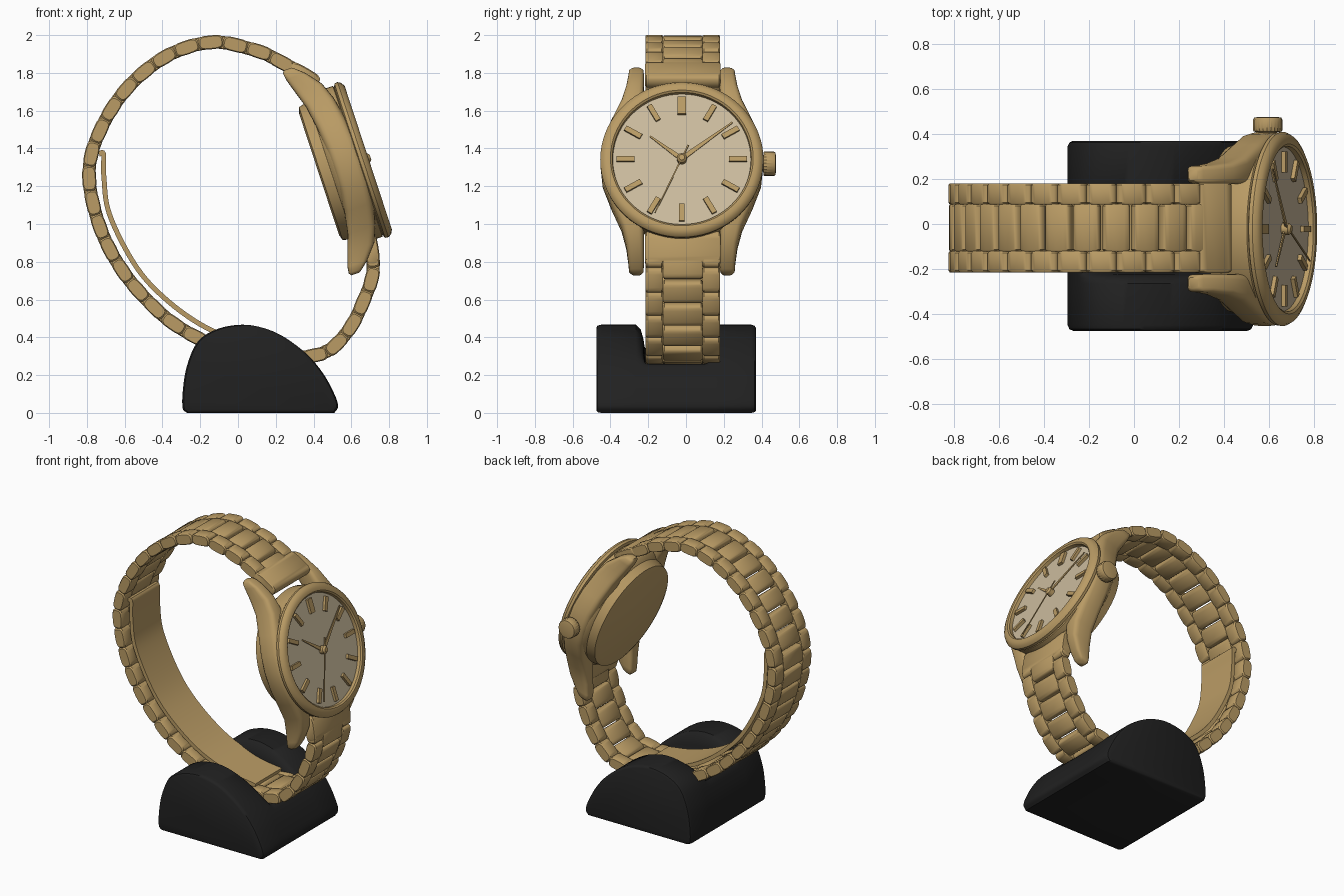
import bpy, bmesh, math
from mathutils import Vector, Matrix

cube = bpy.data.objects.get("Cube")
if cube:
    bpy.data.objects.remove(cube, do_unlink=True)


def material(name, rgb):
    m = bpy.data.materials.new(name)
    m.use_nodes = True
    m.diffuse_color = (*rgb, 1)
    m.node_tree.nodes["Principled BSDF"].inputs["Base Color"].default_value = (*rgb, 1)
    return m


GOLD = material("warm gold", (0.49, 0.33, 0.13))
CREAM = material("champagne dial", (0.60, 0.50, 0.34))
BLACK = material("matte black", (0.015, 0.015, 0.015))

YC = -0.017                       # centre of the strap across its width
TILT = math.radians(18.2)
V = Vector((-math.sin(TILT), 0, math.cos(TILT)))   # twelve o'clock direction
N = Vector((math.cos(TILT), 0, math.sin(TILT)))    # dial facing direction
FACE = Matrix.Translation((0.69, -0.022, 1.35)) @ Matrix(
    ((0, V.x, N.x), (1, 0, 0), (0, V.z, N.z))).to_4x4()


def loft(bm, rings, frame=Matrix()):
    """Skin a list of equal-length rings and cap both ends."""
    rows = [[bm.verts.new(frame @ Vector(p)) for p in r] for r in rings]
    n = len(rows[0])
    for a, b in zip(rows, rows[1:]):
        for i in range(n):
            j = (i + 1) % n
            bm.faces.new((a[i], a[j], b[j], b[i]))
    bm.faces.new(rows[0])
    bm.faces.new(rows[-1])


def finish(bm, name, mat, angle=35):
    bmesh.ops.recalc_face_normals(bm, faces=bm.faces)
    mesh = bpy.data.meshes.new(name)
    bm.to_mesh(mesh)
    bm.free()
    mesh.materials.append(mat)
    ob = bpy.data.objects.new(name, mesh)
    bpy.context.collection.objects.link(ob)
    bpy.ops.object.select_all(action='DESELECT')
    ob.select_set(True)
    bpy.context.view_layer.objects.active = ob
    bpy.ops.object.shade_smooth_by_angle(angle=math.radians(angle))
    return ob


def spline(pts, steps=10):
    """Catmull-Rom curve through 2D points."""
    p = [Vector(q) for q in pts]
    p = [2 * p[0] - p[1]] + p + [2 * p[-1] - p[-2]]
    out = []
    for a, b, c, d in zip(p, p[1:], p[2:], p[3:]):
        for k in range(steps):
            t = k / steps
            out.append(0.5 * (2 * b + (c - a) * t + (2 * a - 5 * b + 4 * c - d) * t ** 2
                              + (3 * b - a - 3 * c + d) * t ** 3))
    return out + [p[-2]]


def walk(path, s):
    """Point and tangent at distance s along a path."""
    for a, b in zip(path, path[1:]):
        step = (b - a).length
        if s <= step:
            break
        s -= step
    t = (b - a).normalized()
    return a + t * s, t


def squircle(a, b, power=0.55, n=20):
    def f(x):
        return math.copysign(abs(x) ** power, x)
    return [(a * f(math.cos(2 * math.pi * i / n)), b * f(math.sin(2 * math.pi * i / n)))
            for i in range(n)]


def circle(r, z, n=72):
    return [(r * math.cos(2 * math.pi * i / n), r * math.sin(2 * math.pi * i / n), z)
            for i in range(n)]


# Bracelet path, from the upper lugs round to the lower lugs
path = spline([(0.40, 1.76), (0.22, 1.862), (0.09, 1.92), (-0.14, 1.962), (-0.386, 1.884),
               (-0.603, 1.70), (-0.745, 1.46), (-0.788, 1.25), (-0.735, 0.995),
               (-0.624, 0.772), (-0.47, 0.585), (-0.307, 0.45), (-0.1, 0.35), (0.15, 0.295),
               (0.434, 0.312), (0.582, 0.434), (0.68, 0.63), (0.715, 0.76), (0.70, 0.9)])
length = sum((b - a).length for a, b in zip(path, path[1:]))
count = round(length / 0.13)
pitch = length / count


def link(bm, s, y0, y1, a, b):
    c, t = walk(path, s)
    frame = Matrix(((t.x, 0, -t.y, c.x), (0, 1, 0, YC), (t.y, 0, t.x, c.y), (0, 0, 0, 1)))
    e = 0.008
    rings = [[(x * k, y, z * k) for x, z in squircle(a, b)]
             for y, k in ((y0, 0.86), (y0 + e, 1), (y1 - e, 1), (y1, 0.86))]
    loft(bm, rings, frame)


bm = bmesh.new()
for i in range(count):
    for lo, hi in ((-0.198, -0.104), (0.104, 0.198)):
        link(bm, (i + 0.5) * pitch, lo, hi, pitch * 0.52, 0.037)
finish(bm, "bracelet_side_links", GOLD)

bm = bmesh.new()
for i in range(1, count):
    link(bm, i * pitch, -0.105, 0.105, pitch * 0.47, 0.035)
finish(bm, "bracelet_centre_links", GOLD)

# Full-width end links between the lugs
bm = bmesh.new()
for s in (0.06, length - 0.03):
    link(bm, s, -0.2, 0.2, 0.09, 0.04)
finish(bm, "bracelet_end_links", GOLD)

# Folding clasp blade inside the bracelet
blade = spline([(-0.735, 1.37), (-0.712, 1.37), (-0.71, 1.25), (-0.68, 1.05), (-0.545, 0.783),
                (-0.386, 0.605), (-0.175, 0.455), (0.05, 0.37), (0.25, 0.335)], 8)
rings = []
for i, p in enumerate(blade):
    t = (blade[min(i + 1, len(blade) - 1)] - blade[max(i - 1, 0)]).normalized()
    o = Vector((-t.y, t.x)) * 0.013
    rings.append([(p.x + k * o.x, YC + y, p.y + k * o.y)
                  for k, y in ((1, -0.15), (1, 0.15), (-1, 0.15), (-1, -0.15))])
bm = bmesh.new()
loft(bm, rings)
finish(bm, "clasp_blade", GOLD)

# Round case with bezel, turned about the dial axis
bm = bmesh.new()
loft(bm, [circle(r, z) for r, z in (
    (0.34, -0.275), (0.37, -0.265), (0.385, -0.21), (0.41, -0.19), (0.42, -0.17), (0.42, -0.06),
    (0.412, -0.055), (0.43, -0.048), (0.432, -0.03), (0.422, -0.012), (0.40, 0.0),
    (0.378, 0.0), (0.368, -0.008), (0.364, -0.04))], FACE)
finish(bm, "case_and_bezel", GOLD)

# Case flanks drawn out into the lugs: outer edge, inner edge, front, back along the flank
half = [(0, 0.432, 0.2, -0.03, -0.2), (0.12, 0.42, 0.2, -0.035, -0.2),
        (0.24, 0.375, 0.2, -0.05, -0.21), (0.36, 0.32, 0.2, -0.075, -0.23),
        (0.45, 0.295, 0.2, -0.11, -0.26), (0.53, 0.283, 0.2, -0.175, -0.285),
        (0.565, 0.28, 0.203, -0.215, -0.29), (0.58, 0.265, 0.215, -0.235, -0.28)]
stations = [(-v * 0.97, *rest) for v, *rest in half[:0:-1]] + half
bm = bmesh.new()
for side in (-1, 1):
    rings = []
    for v, outer, inner, front, back in stations:
        ring = squircle((outer - inner) / 2, (front - back) / 2, 0.5, 24)
        rings.append([(side * (x + (outer + inner) / 2), v, z + (front + back) / 2)
                      for x, z in ring])
    loft(bm, rings, FACE)
finish(bm, "lugs", GOLD, 50)

# Dial
bm = bmesh.new()
loft(bm, [circle(0.366, -0.06), circle(0.366, -0.03)], FACE)
finish(bm, "dial", CREAM)


def baton(bm, degrees, r0, r1, w0, w1, z0, z1):
    turn = FACE @ Matrix.Rotation(-math.radians(degrees), 4, 'Z')
    loft(bm, [[(-w0, r0, z), (w0, r0, z), (w1, r1, z), (-w1, r1, z)] for z in (z0, z1)], turn)


# Hour markers, the one at twelve broader
bm = bmesh.new()
for hour in range(12):
    w = 0.022 if hour == 0 else 0.014
    baton(bm, hour * 30, 0.25, 0.345, w, w, -0.04, -0.012)
finish(bm, "hour_markers", GOLD)

# Hands and centre pin
for name, deg, tail, tip, w0, w1, z in (("hour_hand", -53, -0.02, 0.21, 0.014, 0.004, -0.022),
                                        ("minute_hand", 53, -0.02, 0.335, 0.014, 0.004, -0.014),
                                        ("second_hand", 205, -0.08, 0.335, 0.004, 0.003, -0.006)):
    bm = bmesh.new()
    baton(bm, deg, tail, tip, w0, w1, z, z + 0.006)
    finish(bm, name, GOLD)
bm = bmesh.new()
loft(bm, [circle(r, z, 20) for r, z in ((0.026, -0.04), (0.026, 0.0), (0.015, 0.012))], FACE)
finish(bm, "centre_pin", GOLD)

# Fluted crown on the three o'clock side
bm = bmesh.new()
rings = []
for r, z, flute in ((0.04, 0.4, 0), (0.04, 0.43, 0), (0.062, 0.433, 0.003), (0.066, 0.44, 0.003),
                    (0.066, 0.485, 0.003), (0.06, 0.495, 0), (0.04, 0.499, 0)):
    ring = circle(1, z, 48)
    rings.append([(z, x * (r - flute * (i % 2)), y * (r - flute * (i % 2)) - 0.1)
                  for i, (x, y, _) in enumerate(ring)])
loft(bm, rings, FACE)
finish(bm, "crown", GOLD)

# Display stand: domed block with a saddle sunk under the bracelet
dome = spline([(-0.27, 0.0), (-0.293, 0.025), (-0.292, 0.12), (-0.27, 0.25), (-0.215, 0.375),
               (-0.12, 0.44), (0.0, 0.466), (0.11, 0.456), (0.23, 0.41), (0.36, 0.315),
               (0.45, 0.21), (0.51, 0.1), (0.53, 0.035), (0.51, 0.0)], 5)
edge = [(-0.475, 0.94, 0), (-0.468, 0.98, 0), (-0.45, 1, 0), (-0.265, 1, 0), (-0.24, 1, 0.12),
        (-0.225, 1, 0.4), (-0.215, 1, 0.85), (-0.2, 1, 1)]
sections = edge + [(-0.105 - y, k, sink) for y, k, sink in edge[::-1]]
rings = []
for y, k, sink in sections:
    ring = []
    for p in dome:
        x, z = 0.11 + (p.x - 0.11) * k, max(0.2 + (p.y - 0.2) * k, 0)
        saddle = 0.25 + 0.4 * (x - 0.25) ** 2
        ring.append((x, y, z + (min(z, saddle) - z) * sink))
    rings.append(ring)
bm = bmesh.new()
loft(bm, rings)
finish(bm, "display_stand", BLACK, 40)
